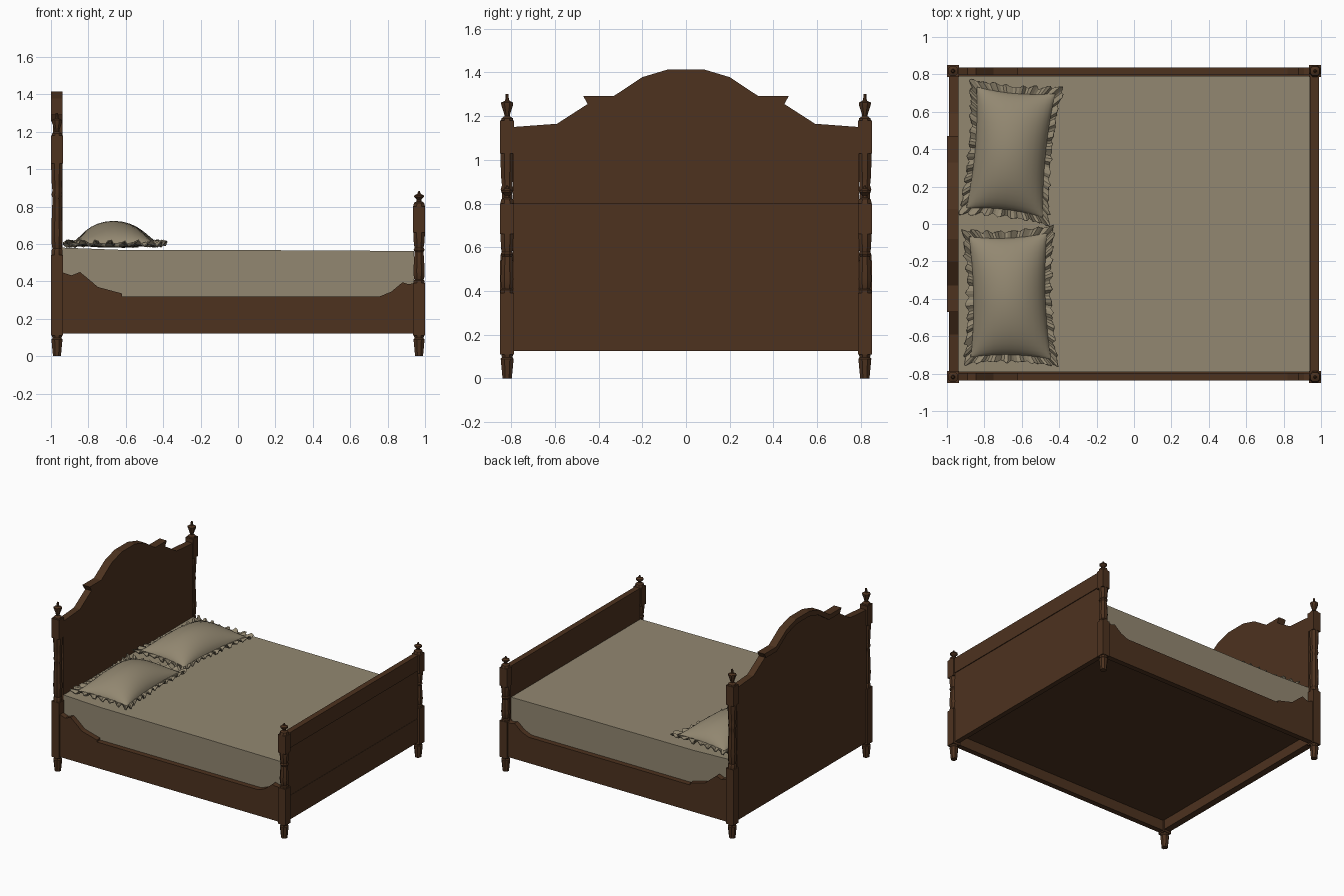
import bpy, bmesh, math, random

if "Cube" in bpy.data.objects:
    bpy.data.objects.remove(bpy.data.objects["Cube"])

random.seed(4)


def material(name, col):
    m = bpy.data.materials.new(name)
    m.diffuse_color = (*col, 1)
    m.use_nodes = True
    m.node_tree.nodes["Principled BSDF"].inputs["Base Color"].default_value = m.diffuse_color
    return m


WOOD = material("dark brown wood", (0.074, 0.032, 0.0135))
CLOTH = material("beige cloth", (0.29, 0.245, 0.165))


def finish(name, bm, mat, smooth=None):
    bmesh.ops.recalc_face_normals(bm, faces=bm.faces)
    me = bpy.data.meshes.new(name)
    bm.to_mesh(me)
    bm.free()
    me.materials.append(mat)
    ob = bpy.data.objects.new(name, me)
    bpy.context.collection.objects.link(ob)
    if smooth:
        bpy.ops.object.select_all(action='DESELECT')
        ob.select_set(True)
        bpy.context.view_layer.objects.active = ob
        bpy.ops.object.shade_smooth_by_angle(angle=math.radians(smooth))
    return ob


def prism(name, pts, axis, a, b, mat):
    """Extrude a 2D outline along x (outline in y,z) or y (outline in x,z)."""
    bm = bmesh.new()
    rings = []
    for t in (a, b):
        rings.append([bm.verts.new((t, p, q) if axis == 'x' else (p, t, q)) for p, q in pts])
    n = len(pts)
    for r in rings:
        bm.faces.new(r)
    for i in range(n):
        j = (i + 1) % n
        bm.faces.new((rings[0][i], rings[0][j], rings[1][j], rings[1][i]))
    return finish(name, bm, mat)


def box(name, x0, x1, y0, y1, z0, z1, mat):
    return prism(name, [(x0, z0), (x1, z0), (x1, z1), (x0, z1)], 'y', y0, y1, mat)


def lathe(name, cx, cy, prof, mat, seg=8):
    """Turned part from (radius, z) pairs, closed at both ends."""
    bm = bmesh.new()
    rings = []
    for r, z in prof:
        rings.append([bm.verts.new((cx + r * math.cos((k + .5) * math.tau / seg),
                                    cy + r * math.sin((k + .5) * math.tau / seg), z))
                      for k in range(seg)])
    for a, b in zip(rings, rings[1:]):
        for k in range(seg):
            j = (k + 1) % seg
            bm.faces.new((a[k], a[j], b[j], b[k]))
    bm.faces.new(rings[0])
    bm.faces.new(rings[-1])
    return finish(name, bm, mat, 35)


# Posts: tapered foot, lower block, turned shaft, upper block, finial
FOOT = [(.023, 0), (.028, .05), (.032, .09), (.026, .097), (.031, .115)]
SHAFT = [(.032, 0), (.032, .05), (.026, .07), (.03, .11), (.033, .24), (.028, .52),
         (.025, .62), (.032, .66), (.026, .70), (.03, .78), (.033, .93), (.033, 1)]
HEAD_FINIAL = [(.03, 1.18), (.028, 1.19), (.013, 1.20), (.016, 1.215), (.029, 1.25),
               (.03, 1.262), (.012, 1.27), (.008, 1.28), (.007, 1.30)]
FOOT_FINIAL = [(.034, .80), (.029, .82), (.014, .828), (.014, .838), (.029, .852),
               (.027, .86), (.010, .868), (.004, .883)]
H = 0.032
for end, cx, z1, z2, z3, fin in (("head", -.968, .54, 1.03, 1.18, HEAD_FINIAL),
                                 ("foot", .968, .39, .66, .80, FOOT_FINIAL)):
    for side, cy in (("front", -.818), ("back", .818)):
        n = f"{end}_post_{side}"
        lathe(n + "_leg", cx, cy, FOOT, WOOD)
        box(n + "_lower_block", cx - H, cx + H, cy - H, cy + H, .11, z1, WOOD)
        lathe(n + "_shaft", cx, cy, [(r, z1 + t * (z2 - z1)) for r, t in SHAFT], WOOD)
        box(n + "_upper_block", cx - H, cx + H, cy - H, cy + H, z2, z3, WOOD)
        lathe(n + "_finial", cx, cy, fin, WOOD)


def mirrored(half):
    """Complete a half outline by mirroring it over y = 0."""
    return half + [(-y, z) for y, z in reversed(half)]


# Headboard: one board with a stepped crest, and a cap moulding on its back
prism("headboard", mirrored([(.792, .125), (.792, 1.15), (.59, 1.165), (.45, 1.255),
                             (.47, 1.292), (.33, 1.292), (.2, 1.378), (.08, 1.414)]),
      'x', -.99, -.938, WOOD)
prism("headboard_crest", mirrored([(.32, 1.255), (.45, 1.256), (.47, 1.292), (.33, 1.292),
                                   (.2, 1.378), (.08, 1.414)]) +
      [(-.19, 1.342), (-.075, 1.375), (.075, 1.375), (.19, 1.342)],
      'x', -1, -.989, WOOD)

# Footboard: nearly flush boards under a thicker top rail
box("footboard_panel", .947, .983, -.792, .792, .31, .68, WOOD)
box("footboard_top_rail", .945, .989, -.792, .792, .68, .80, WOOD)
box("footboard_bottom_rail", .946, .985, -.792, .792, .125, .31, WOOD)

# Side rails with scrolled ends
RAIL = [(-.945, .12), (.945, .12), (.945, .39), (.91, .385), (.88, .395), (.82, .345),
        (.76, .32), (-.62, .32), (-.62, .335), (-.75, .37), (-.79, .405), (-.845, .45),
        (-.89, .432), (-.945, .45)]
for side, s in (("front", -1), ("back", 1)):
    prism(f"side_rail_{side}", RAIL, 'y', s * .797, s * .838, WOOD)

# Bed base and mattress
box("bed_base", -.94, .948, -.798, .798, .2, .22, WOOD)
prism("mattress", [(-.938, .22), (.942, .22), (.942, .562), (.3, .566), (-.62, .568), (-.938, .58)],
      'y', -.79, .79, CLOTH)


# Pillows: puffed body with a ruffled frill, fitted into four outer corners
def pillow(name, c):
    def at(u, v, su, sv):
        u, v = u * su * (1 - .10 * (1 - v * v)), v * sv * (1 - .06 * (1 - u * u))
        w = ((1 - u) * (1 - v), (1 + u) * (1 - v), (1 + u) * (1 + v), (1 - u) * (1 + v))
        return [sum(k * p[i] for k, p in zip(w, c)) / 4 for i in (0, 1)]

    NU, NV = 14, 20
    bm = bmesh.new()
    for depth in (.125, -.018):
        g = []
        for i in range(NU + 1):
            row = []
            for j in range(NV + 1):
                u = math.sin((2 * i / NU - 1) * math.pi / 2)
                v = math.sin((2 * j / NV - 1) * math.pi / 2)
                h = max(0, (1 - u * u) * (1 - v * v)) ** .6
                row.append(bm.verts.new((*at(u, v, .86, .9), .598 + depth * h)))
            g.append(row)
        for i in range(NU):
            for j in range(NV):
                bm.faces.new((g[i][j], g[i + 1][j], g[i + 1][j + 1], g[i][j + 1]))
    bmesh.ops.remove_doubles(bm, verts=bm.verts, dist=1e-5)
    finish(name, bm, CLOTH, 50)

    # Frill
    loop = []
    for (a, b), n in (((-1, -1), 28), ((1, -1), 44), ((1, 1), 28), ((-1, 1), 44)):
        for k in range(n):
            t = 2 * k / n
            loop.append({(-1, -1): (a + t, b), (1, -1): (a, b + t),
                         (1, 1): (a - t, b), (-1, 1): (a, b - t)}[(a, b)])
    bm = bmesh.new()
    rings = [[], []]
    for k, (u, v) in enumerate(loop):
        up = k % 4 < 2
        rings[0].append(bm.verts.new((*at(u, v, .85, .89), .6)))
        d = random.uniform(-.03, .03) + (.03 if up else -.01)
        corner = abs(u) == 1 and abs(v) == 1
        z = .61 if up else .584
        rings[1].append(bm.verts.new((*at(u, v, 1 if corner else .99 + d, 1 if corner else .99 + d * .7),
                                      z + random.uniform(-.003, .012))))
    m = len(loop)
    for k in range(m):
        j = (k + 1) % m
        bm.faces.new((rings[0][k], rings[0][j], rings[1][j], rings[1][k]))
    ob = finish(name + "_frill", bm, CLOTH)
    mod = ob.modifiers.new("thickness", 'SOLIDIFY')
    mod.thickness = .006
    mod.offset = 0


pillow("pillow_back", [(-.935, .05), (-.455, -.01), (-.38, .735), (-.875, .775)])
pillow("pillow_front", [(-.91, -.75), (-.405, -.765), (-.43, -.005), (-.92, -.03)])
